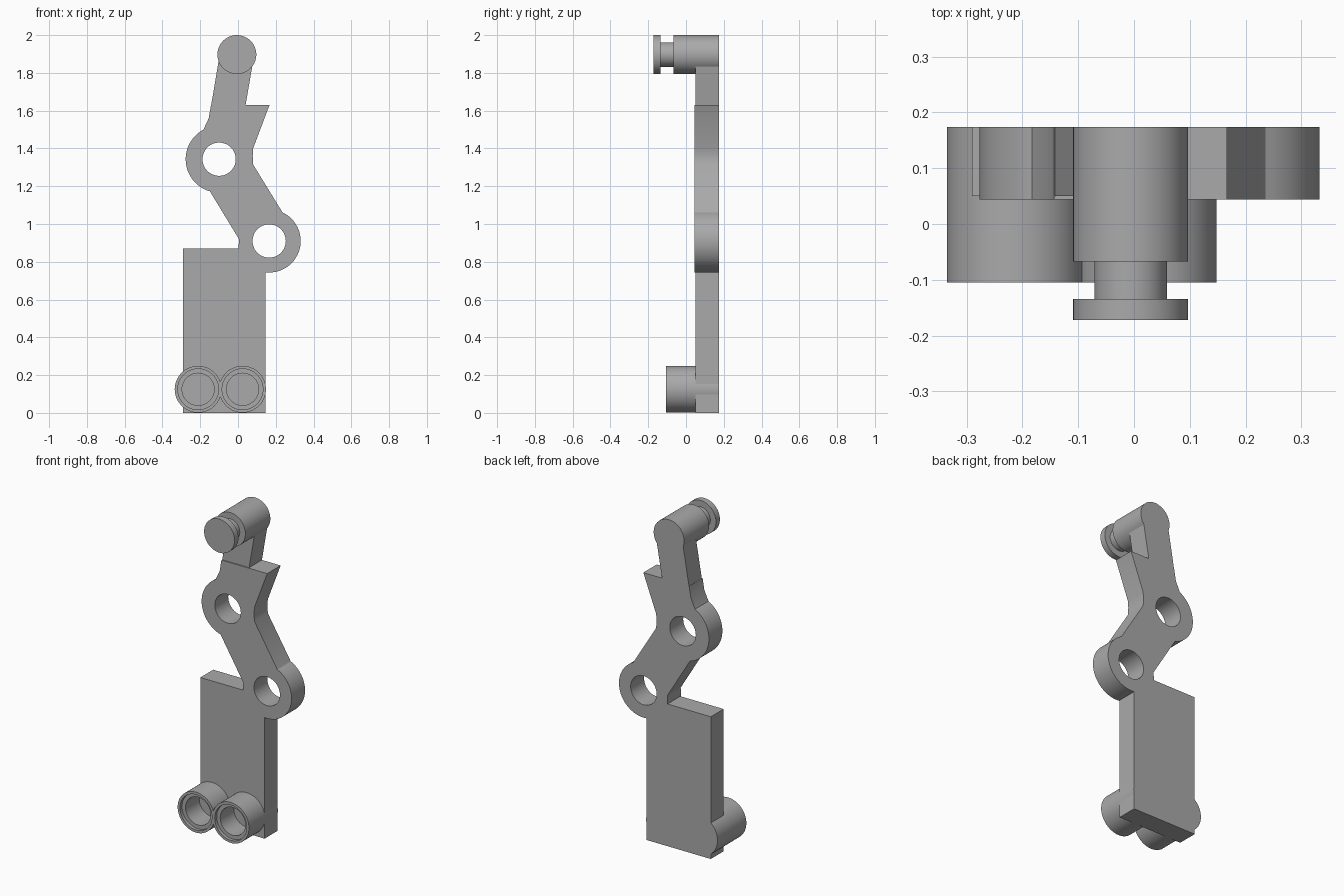
import bpy, bmesh, math
from mathutils import Matrix, Vector

cube = bpy.data.objects.get("Cube")
if cube:
    bpy.data.objects.remove(cube, do_unlink=True)

GREY = 0.4
BACK = 0.174
mat = bpy.data.materials.new("plain grey")
mat.use_nodes = True
mat.diffuse_color = (GREY, GREY, GREY, 1)
mat.node_tree.nodes["Principled BSDF"].inputs["Base Color"].default_value = (GREY, GREY, GREY, 1)


def finish(name, bm):
    bmesh.ops.recalc_face_normals(bm, faces=bm.faces)
    mesh = bpy.data.meshes.new(name)
    bm.to_mesh(mesh)
    bm.free()
    mesh.materials.append(mat)
    obj = bpy.data.objects.new(name, mesh)
    bpy.context.collection.objects.link(obj)
    bpy.ops.object.select_all(action="DESELECT")
    obj.select_set(True)
    bpy.context.view_layer.objects.active = obj
    bpy.ops.object.shade_smooth_by_angle(angle=math.radians(30))
    return obj


def arc(centre, radius, start, end, steps=40):
    angles = [math.radians(start + (end - start) * i / steps) for i in range(steps + 1)]
    return [(centre[0] + radius * math.cos(a), centre[1] + radius * math.sin(a)) for a in angles]


def slab(name, loops, front, back=BACK):
    """Extrude an outline (plus hole outlines) in x and z between two depths."""
    bm = bmesh.new()
    edges = []
    for loop in loops:
        verts = [bm.verts.new((x, front, z)) for x, z in loop]
        edges += [bm.edges.new((v, verts[i - 1])) for i, v in enumerate(verts)]
    bmesh.ops.triangle_fill(bm, edges=edges, use_beauty=True, normal=Vector((0, -1, 0)))
    made = bmesh.ops.extrude_face_region(bm, geom=bm.faces[:], use_keep_orig=True)["geom"]
    moved = [g for g in made if isinstance(g, bmesh.types.BMVert)]
    bmesh.ops.translate(bm, verts=moved, vec=(0, back - front, 0))
    return finish(name, bm)


def turned(name, centre, profile, steps=64):
    """Spin a (radius, depth) profile round an axis along y."""
    bm = bmesh.new()
    verts = [bm.verts.new((r, y, 0)) for r, y in profile]
    edges = [bm.edges.new(pair) for pair in zip(verts, verts[1:])]
    bmesh.ops.spin(bm, geom=verts + edges, cent=(0, 0, 0), axis=(0, 1, 0),
                   angle=math.tau, steps=steps, use_duplicate=False)
    bmesh.ops.remove_doubles(bm, verts=bm.verts, dist=0.0001)
    bmesh.ops.transform(bm, matrix=Matrix.Translation((centre[0], 0, centre[1])), verts=bm.verts)
    return finish(name, bm)


# Flat base plate, its upper corner tucked behind the lower ring
slab("base_plate", [[(-0.29, 0), (0.145, 0), (0.145, 0.78), (0.07, 0.80),
                     (0.03, 0.87), (-0.29, 0.87)]], 0.05)

# Slanted link with a ring at each end and a pointed hook at the top
LOW, HIGH = (0.165, 0.91), (-0.10, 1.343)
outline = arc(LOW, 0.167, 65, -166)
outline += [(0.005, 0.92), (-0.15, 1.175)]
outline += arc(HIGH, 0.177, 253, 118)
outline += [(-0.155, 1.56), (-0.143, 1.63), (0.167, 1.63), (0.08, 1.40),
            (0.078, 1.36), (0.08, 1.315)]
holes = [arc(c, 0.088, 0, 354, 59) for c in (LOW, HIGH)]
slab("link_arm", [outline] + holes, 0.044)

# Straight upper rod carrying the pin
slab("upper_rod", [[(-0.147, 1.60), (0.035, 1.60), (0.085, 1.89), (-0.098, 1.89)]], 0.05)

# Grooved pin at the top
turned("top_pin", (-0.006, 1.897), [
    (0, BACK), (0.103, BACK), (0.103, -0.067), (0.065, -0.067),
    (0.065, -0.134), (0.103, -0.134), (0.103, -0.172), (0, -0.172)])

# Pair of stepped sockets at the foot
for side, x in (("right", -0.211), ("left", 0.024)):
    turned(side + "_socket", (x, 0.125), [
        (0, 0.048), (0.085, 0.048), (0.085, -0.085), (0.108, -0.085),
        (0.108, -0.105), (0.124, -0.105), (0.124, BACK), (0, BACK)])
